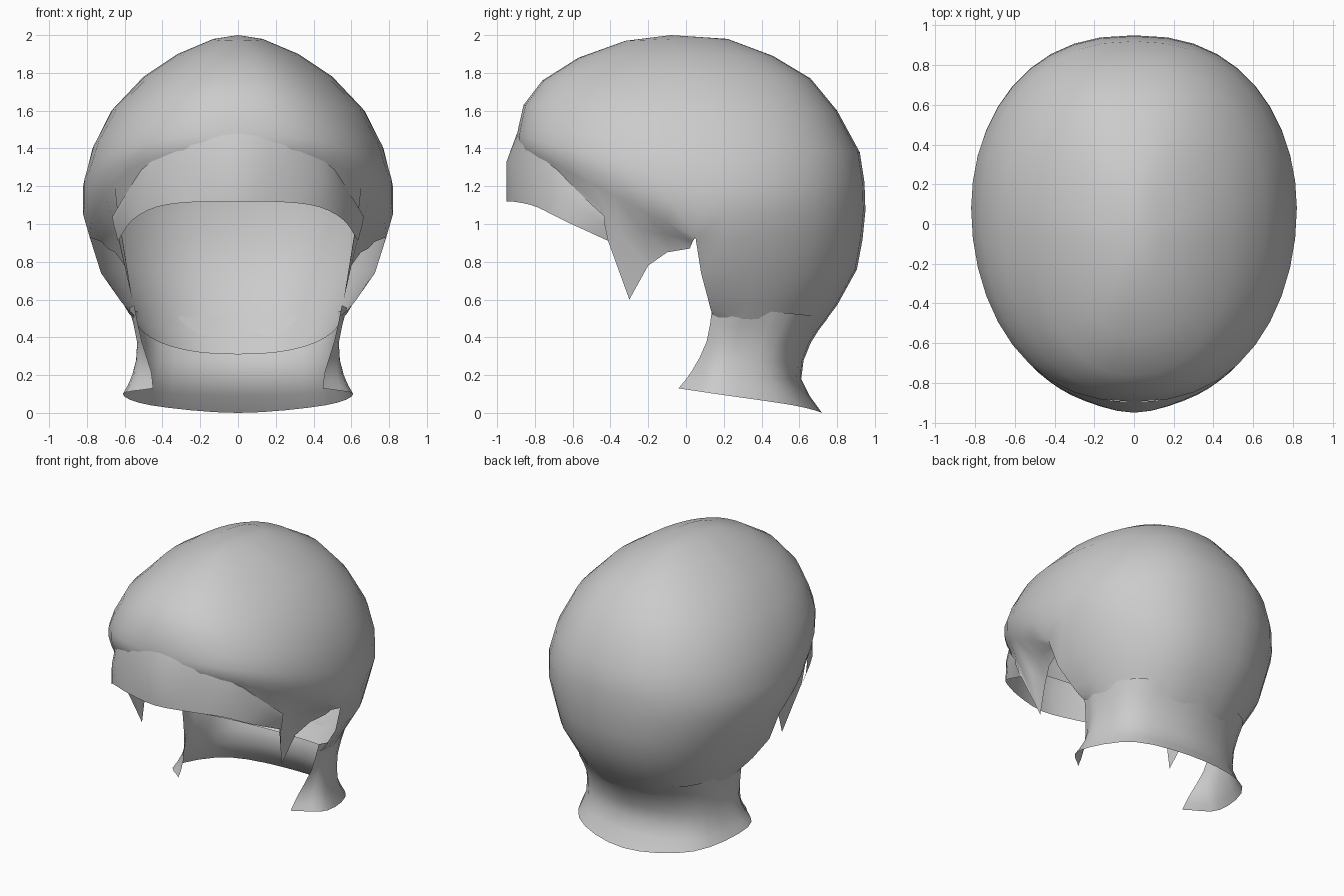
import bpy, bmesh
from math import sin, cos, pi
from mathutils import Vector

N = 10  # columns per quarter turn


def spline(pts, n):
    """Smooth curve through points, n steps per span."""
    p = [Vector(q) for q in pts]
    p = [2 * p[0] - p[1]] + p + [Vector((-p[-2].x, p[-2].y, p[-2].z))
                                 if abs(p[-1].x) < 1e-6 else 2 * p[-1] - p[-2]]
    out = []
    for i in range(1, len(p) - 2):
        a, b, c, d = p[i - 1:i + 3]
        for k in range(n):
            t = k / n
            out.append(0.5 * (2 * b + (c - a) * t + (2 * a - 5 * b + 4 * c - d) * t * t
                              + (3 * b - a - 3 * c + d) * t ** 3))
    return out + [p[-2]]


def add_grid(bm, rows):
    vs = [[bm.verts.new(p) for p in r] for r in rows]
    for r0, r1 in zip(vs, vs[1:]):
        for j in range(len(r0) - 1):
            bm.faces.new((r0[j], r0[j + 1], r1[j + 1], r1[j]))


def make_part(name, grids):
    """Half surface from point grids, mirrored across x."""
    bm = bmesh.new()
    for g in grids:
        add_grid(bm, g)
    bmesh.ops.remove_doubles(bm, verts=bm.verts, dist=0.0005)
    bmesh.ops.recalc_face_normals(bm, faces=bm.faces)
    for f in bm.faces:
        f.smooth = True
    me = bpy.data.meshes.new(name)
    bm.to_mesh(me)
    bm.free()
    ob = bpy.data.objects.new(name, me)
    bpy.context.collection.objects.link(ob)
    m = ob.modifiers.new("Mirror", 'MIRROR')
    m.merge_threshold = 0.001
    return ob


def quarter(w, yc, zs, ye, ze):
    """Quarter ring from the centre line (0, ye, ze) round to the side (w, yc, zs)."""
    row = []
    for i in range(N + 1):
        t = pi / 2 * i / N
        c = cos(t) if i < N else 0.0
        row.append(Vector((w * sin(t) ** 0.85, yc + (ye - yc) * c, zs + (ze - zs) * c)))
    return row


# Rings: half width, side y, side z, front y, front z, back y, back z
rings = [
    (0.00, -0.08, 2.00, -0.08, 2.00, -0.08, 2.00),
    (0.13, -0.05, 1.98, -0.32, 1.97, 0.22, 1.98),
    (0.32, -0.02, 1.90, -0.57, 1.88, 0.46, 1.89),
    (0.50, 0.00, 1.78, -0.76, 1.76, 0.66, 1.77),
    (0.67, 0.03, 1.60, -0.86, 1.63, 0.80, 1.60),
    (0.77, 0.06, 1.40, -0.885, 1.52, 0.92, 1.38),
    (0.82, 0.08, 1.20, -0.895, 1.47, 0.945, 1.22),
    (0.82, 0.08, 1.05, -0.895, 1.44, 0.95, 1.07),
    (0.785, 0.05, 0.93, -0.895, 1.42, 0.935, 0.92),
]
# Lower back rings: half width, side y, side z, back y, back z
nape = [
    (0.725, 0.08, 0.74, 0.905, 0.76),
    (0.62, 0.12, 0.59, 0.80, 0.57),
    (0.585, 0.13, 0.55, 0.68, 0.41),
    (0.55, 0.14, 0.52, 0.60, 0.31),
]
front = [quarter(w, yc, zs, yf, zf) for w, yc, zs, yf, zf, _, _ in rings]
back = [quarter(w, yc, zs, yb, zb) for w, yc, zs, _, _, yb, zb in rings]
back += [quarter(*r) for r in nape]

# Cap rim: brow, temple, pointed sideburn, ear opening
rim = [Vector(p) for p in (
    (0, -0.89, 1.36), (0.15, -0.87, 1.36), (0.3, -0.83, 1.34), (0.42, -0.75, 1.30),
    (0.50, -0.66, 1.22), (0.58, -0.55, 1.11), (0.635, -0.42, 0.93), (0.56, -0.30, 0.60),
    (0.60, -0.20, 0.78), (0.65, -0.10, 0.85), (0.69, 0.02, 0.87))]
tuck = [Vector((a.x + (b.x - a.x) * 0.65, a.y + (b.y - a.y) * 0.5, a.z + (b.z - a.z) * 0.4))
        for a, b in zip(front[-1], rim)]
front += [tuck, rim]
make_part("hair_cap", [front, back])

# Fringe panel over the brow
fringe = [
    [(0, -0.895, 1.48), (0.25, -0.86, 1.42), (0.46, -0.735, 1.34), (0.58, -0.58, 1.18), (0.665, -0.43, 1.04)],
    [(0, -0.95, 1.33), (0.25, -0.885, 1.30), (0.46, -0.765, 1.24), (0.58, -0.61, 1.12), (0.66, -0.43, 1.00)],
    [(0, -0.95, 1.12), (0.25, -0.89, 1.115), (0.43, -0.79, 1.09), (0.56, -0.65, 1.02), (0.635, -0.41, 0.91)],
]
# reversed so the spline is symmetric at the centre line
make_part("fringe", [[spline(r[::-1], 3) for r in fringe]])

# Flared neck hair, rows from the ear edge to the back centre
neck = [
    [(0.55, 0.14, 0.57), (0.57, 0.30, 0.55), (0.42, 0.62, 0.52), (0, 0.75, 0.50)],
    [(0.51, 0.11, 0.38), (0.53, 0.26, 0.37), (0.42, 0.53, 0.36), (0, 0.66, 0.37)],
    [(0.46, 0.03, 0.22), (0.56, 0.20, 0.20), (0.43, 0.51, 0.18), (0, 0.61, 0.18)],
    [(0.45, -0.04, 0.13), (0.61, 0.16, 0.10), (0.46, 0.57, 0.04), (0, 0.72, 0.0)],
]
cols = zip(*[spline(r, 4) for r in neck])
make_part("neck_hair", [[spline(c, 2) if abs(c[0].x) > 1e-6 else
                         [Vector((0, p.y, p.z)) for p in spline([(1, q.y, q.z) for q in c], 2)]
                         for c in cols]])
